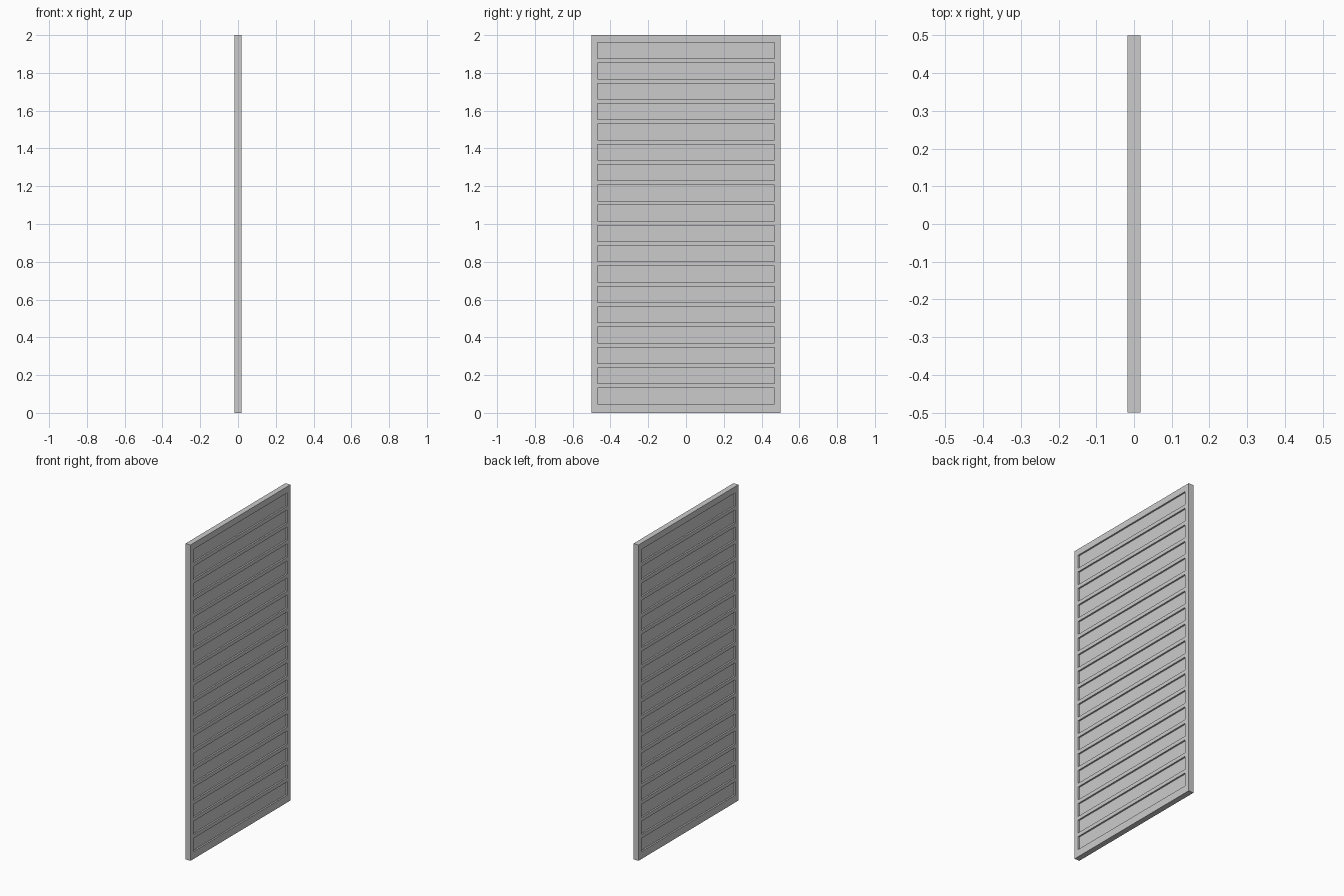
import bpy

if "Cube" in bpy.data.objects:
    bpy.data.objects.remove(bpy.data.objects["Cube"])

W, H, T = 1.0, 2.0, 0.035      # width (y), height (z), thickness (x)
STILE = 0.031                  # side frame width
N, PITCH = 18, 0.1076          # recessed panels and their spacing
Z0, PANEL_H = 0.047, 0.084     # first panel bottom, panel height
DEPTH = 0.010                  # recess on each face


def box(name, size, loc):
    bpy.ops.mesh.primitive_cube_add(size=1, location=loc)
    ob = bpy.context.object
    ob.name = name
    ob.scale = size
    bpy.ops.object.transform_apply(location=False, rotation=False, scale=True)
    return ob


inner = W - 2 * STILE

# Upright sides of the frame
for name, s in (("left_stile", -1), ("right_stile", 1)):
    box(name, (T, STILE, H), (0, s * (W - STILE) / 2, H / 2))

# Bottom and top rails
box("bottom_rail", (T, inner, Z0), (0, 0, Z0 / 2))
top = Z0 + (N - 1) * PITCH + PANEL_H
box("top_rail", (T, inner, H - top), (0, 0, (H + top) / 2))

# Cross bars flush with the frame, and the recessed panels between them
for i in range(N):
    z = Z0 + i * PITCH
    box(f"recessed_panel_{i + 1}", (T - 2 * DEPTH, inner, PANEL_H), (0, 0, z + PANEL_H / 2))
    if i < N - 1:
        gap = PITCH - PANEL_H
        box(f"cross_bar_{i + 1}", (T, inner, gap), (0, 0, z + PANEL_H + gap / 2))
